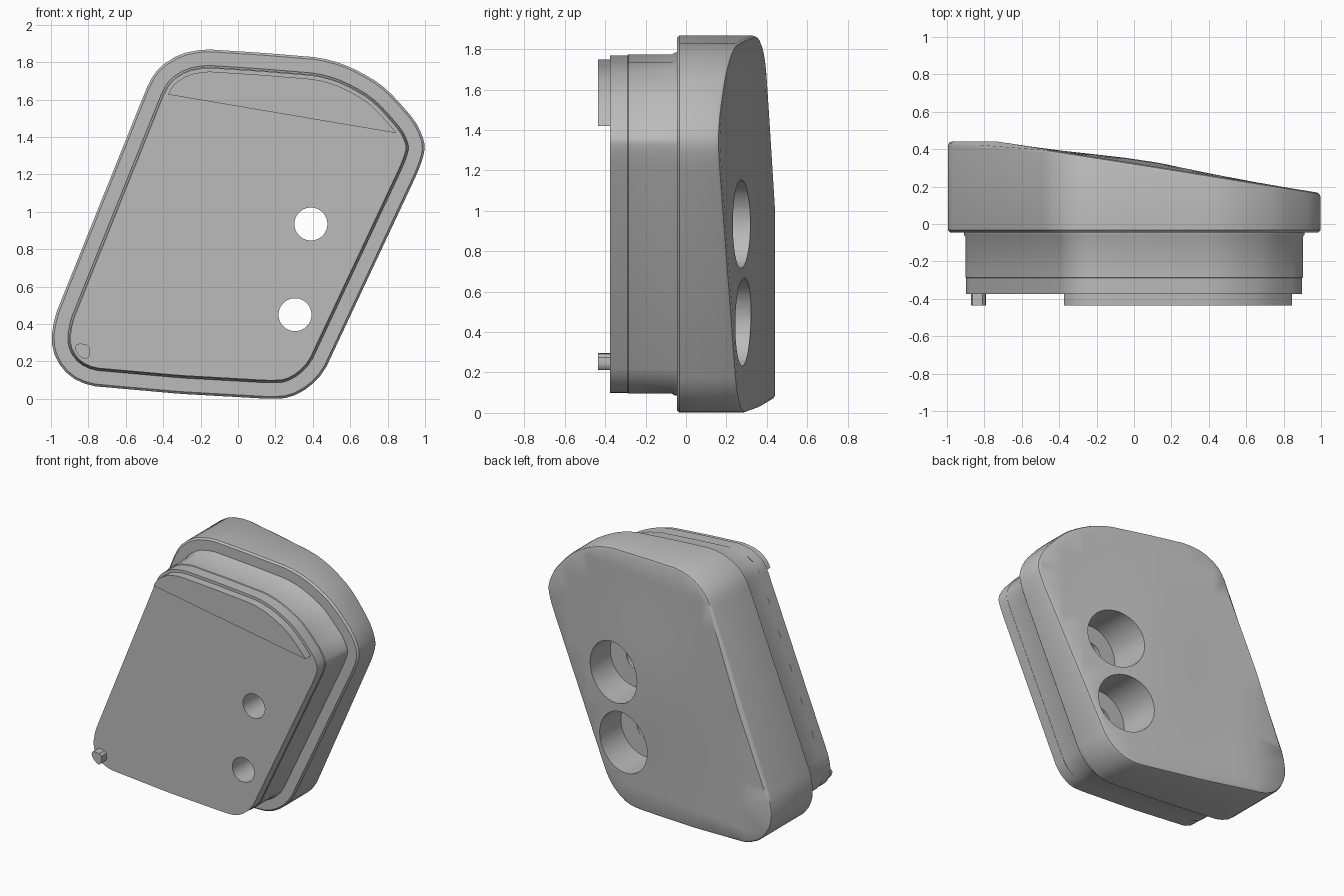
import bpy
import bmesh
import math
from mathutils import Vector

cube = bpy.data.objects.get("Cube")
if cube:
    bpy.data.objects.remove(cube, do_unlink=True)

grey = bpy.data.materials.new("plain grey")
grey.use_nodes = True
COLOUR = (0.5, 0.5, 0.5, 1)
grey.diffuse_color = COLOUR
grey.node_tree.nodes["Principled BSDF"].inputs["Base Color"].default_value = COLOUR

# Rim outline in x, z, clockwise from the top
OUTLINE = [(-.18, 1.87), (.13, 1.85), (.435, 1.825), (.55, 1.795), (.65, 1.75), (.76, 1.685),
           (.84, 1.61), (.945, 1.49), (.985, 1.41), (1, 1.35), (.99, 1.29), (.96, 1.21),
           (.46, .145), (.38, .06), (.275, .005), (.17, 0), (-.31, .027), (-.795, .07),
           (-.9, .118), (-.975, .21), (-1, .315), (-.98, .44), (-.475, 1.695),
           (-.42, 1.775), (-.31, 1.845)]
PEG = [(-.86, .298), (-.795, .29), (-.79, .23), (-.815, .208), (-.85, .23), (-.875, .268)]


def soften(points, reach=.03):
    """Cut each corner a little so the outline reads as a curve."""
    pts = [Vector(p) for p in points]
    out = []
    for a, b in zip(pts, pts[1:] + pts[:1]):
        step = (b - a) * min(.25, reach / (b - a).length)
        out += [a + step, b - step]
    return out


def inset(pts, d):
    """Move a clockwise outline inward by d."""
    out = []
    n = len(pts)
    for i, p in enumerate(pts):
        e1 = (p - pts[i - 1]).normalized()
        e2 = (pts[(i + 1) % n] - p).normalized()
        n1, n2 = Vector((e1.y, -e1.x)), Vector((e2.y, -e2.x))
        out.append(p + (n1 + n2) * d / (1 + n1.dot(n2)))
    return out


def back(x, z):
    """Depth of the sloping, slightly crowned back."""
    crown = .025 * math.exp(-((x - .07) / .4) ** 2 - ((z - .95) / .55) ** 2)
    return min(.44, .165 + .159 * (1 - x) + crown)


def stack(pts, rings):
    """Loft rings of (inset, y) into a closed solid; returns bmesh and last cap."""
    bm = bmesh.new()
    loops = [[bm.verts.new((p.x, y, p.y)) for p in inset(pts, d)] for d, y in rings]
    n = len(pts)
    for a, b in zip(loops, loops[1:]):
        for i in range(n):
            j = (i + 1) % n
            bm.faces.new((a[i], a[j], b[j], b[i]))
    bm.faces.new(loops[0][::-1])
    cap = bm.faces.new(loops[-1])
    return bm, cap


def finish(bm, name):
    bmesh.ops.recalc_face_normals(bm, faces=bm.faces[:])
    mesh = bpy.data.meshes.new(name)
    bm.to_mesh(mesh)
    bm.free()
    mesh.materials.append(grey)
    obj = bpy.data.objects.new(name, mesh)
    bpy.context.collection.objects.link(obj)
    return obj


def select(obj):
    bpy.ops.object.select_all(action='DESELECT')
    obj.select_set(True)
    bpy.context.view_layer.objects.active = obj


def combine(obj, other, operation):
    select(obj)
    mod = obj.modifiers.new(operation.lower(), 'BOOLEAN')
    mod.operation, mod.object, mod.solver = operation, other, 'EXACT'
    bpy.ops.object.modifier_apply(modifier=mod.name)
    bpy.data.objects.remove(other, do_unlink=True)


def drill(obj, x, z, radius, y0, y1):
    bpy.ops.mesh.primitive_cylinder_add(vertices=48, radius=radius, depth=y1 - y0,
                                        location=(x, (y0 + y1) / 2, z),
                                        rotation=(math.pi / 2, 0, 0))
    cutter = bpy.context.object
    cutter.name = "drill"
    cutter.hide_render = True
    cutter.data.materials.append(grey)
    combine(obj, cutter, 'DIFFERENCE')


rim = soften(OUTLINE)

# Wide rim with the sloping back
bm, cap = stack(rim, [(.012, -.045), (0, -.033), (0, .8), (.006, .9), (.02, 1)])
for axis, cuts in ((0, [-.73 + .17 * k for k in range(11)]), (2, [.17 * k for k in range(1, 11)])):
    for c in cuts:
        co, no = Vector((0, 0, 0)), Vector((0, 0, 0))
        co[axis], no[axis] = c, 1
        flat = [f for f in bm.faces if all(v.co.y > .99 for v in f.verts)]
        geom = set(flat)
        for f in flat:
            geom.update(f.verts, f.edges)
        bmesh.ops.bisect_plane(bm, geom=list(geom), plane_co=co, plane_no=no)
bmesh.ops.triangulate(bm, faces=[f for f in bm.faces if all(v.co.y > .99 for v in f.verts)])
for v in bm.verts:
    if v.co.y > .5:
        drop = .02 if v.co.y < .85 else .006 if v.co.y < .95 else 0
        v.co.y = back(v.co.x, v.co.z) - drop
body = finish(bm, "housing_body")

# Front block, flared where it meets the rim
bm, cap = stack(rim, [(.098, -.375), (.098, -.29), (.094, -.285), (.094, -.07),
                      (.085, -.055), (.085, 0)])
combine(body, finish(bm, "front_block"), 'UNION')

# Counterbored screw holes
for x, z in ((.39, .935), (.305, .45)):
    drill(body, x, z, .088, -.6, .6)
    drill(body, x, z, .218, 0, .7)

# Raised lip along the top of the front block
bm, cap = stack(rim, [(.118, -.435), (.118, -.37)])
low, high = Vector((-.36, 0, 1.625)), Vector((.85, 0, 1.42))
run = high - low
bmesh.ops.bisect_plane(bm, geom=bm.verts[:] + bm.edges[:] + bm.faces[:], plane_co=low,
                       plane_no=Vector((-run.z, 0, run.x)), clear_inner=True)
bmesh.ops.holes_fill(bm, edges=[e for e in bm.edges if e.is_boundary])
lip = finish(bm, "top_lip")

# Small locating peg at the lower corner
bm, cap = stack(soften(PEG, .015), [(0, -.435), (0, -.37)])
peg = finish(bm, "locating_peg")

for obj in (body, lip, peg):
    select(obj)
    bpy.ops.object.shade_smooth_by_angle(angle=math.radians(35))
